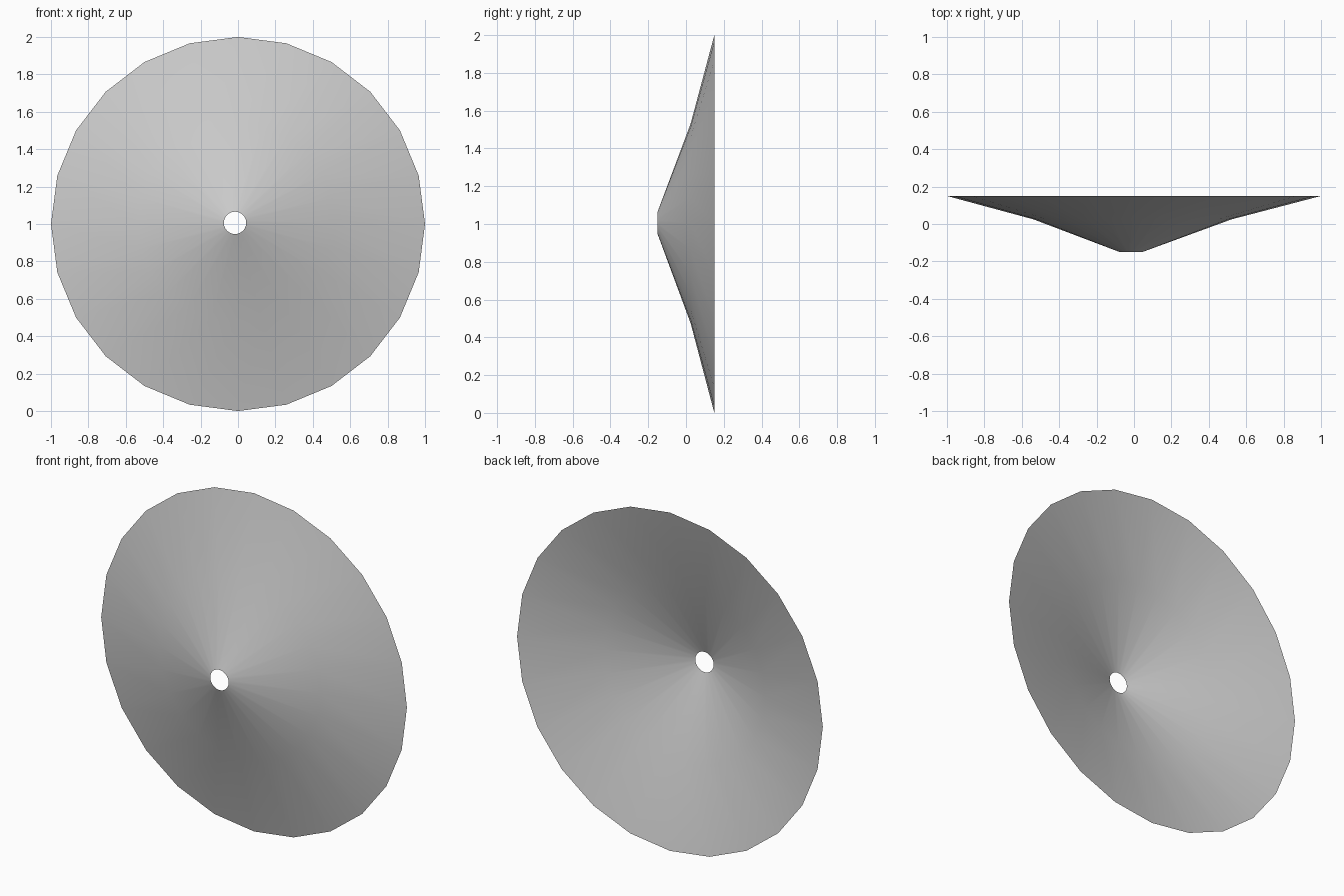
import bpy, bmesh
from math import sin, cos, pi

if "Cube" in bpy.data.objects:
    bpy.data.objects.remove(bpy.data.objects["Cube"])

SIDES = 24
# rings from hole to rim: radius, y, centre x, centre z
RINGS = [(0.06, -0.15, -0.016, 1.006),
         (0.53, 0.025, -0.008, 1.003),
         (1.0, 0.15, 0.0, 1.0)]

# shallow open cone with a slightly off-centre hole
bm = bmesh.new()
loops = [[bm.verts.new((cx + r * sin(2 * pi * i / SIDES), y,
                        cz + r * cos(2 * pi * i / SIDES)))
          for i in range(SIDES)] for r, y, cx, cz in RINGS]
for inner, outer in zip(loops, loops[1:]):
    for i in range(SIDES):
        j = (i + 1) % SIDES
        bm.faces.new((inner[i], outer[i], outer[j], inner[j]))
bm.normal_update()
if sum(f.normal.y for f in bm.faces) > 0:
    bmesh.ops.reverse_faces(bm, faces=bm.faces[:])
for f in bm.faces:
    f.smooth = True

mesh = bpy.data.meshes.new("cone_disc")
bm.to_mesh(mesh)
bm.free()
disc = bpy.data.objects.new("cone_disc", mesh)
bpy.context.collection.objects.link(disc)
